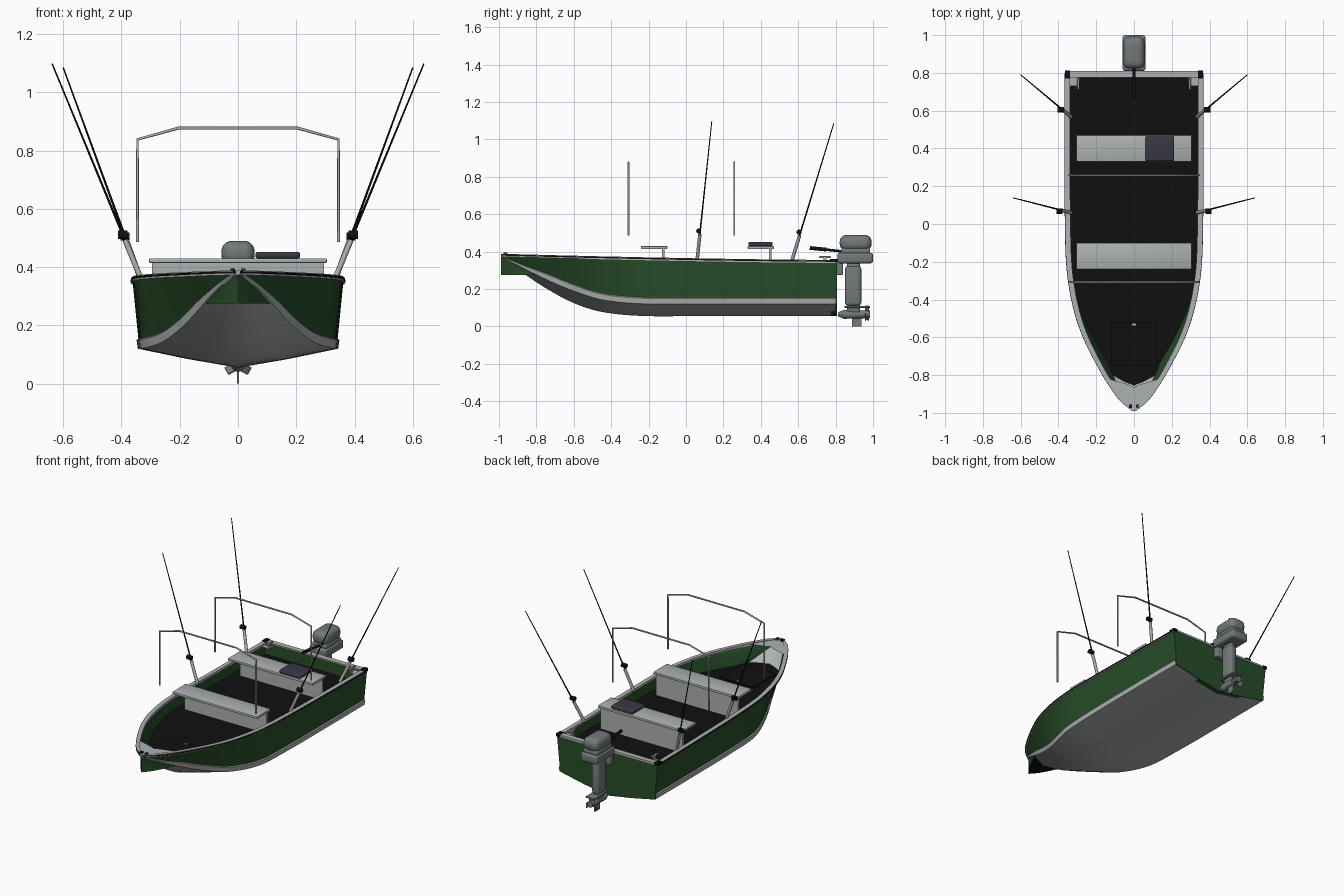
import bpy, bmesh, math
from mathutils import Vector, Matrix

if "Cube" in bpy.data.objects:
    bpy.data.objects.remove(bpy.data.objects["Cube"])


def mat(name, r, g, b):
    m = bpy.data.materials.new(name)
    m.diffuse_color = (r, g, b, 1)
    m.use_nodes = True
    m.node_tree.nodes["Principled BSDF"].inputs["Base Color"].default_value = m.diffuse_color
    return m


GREEN = mat("hull green", 0.02, 0.075, 0.021)
ALU = mat("bare aluminium", 0.42, 0.44, 0.44)
BLACK = mat("black", 0.005, 0.005, 0.005)
MOTOR = mat("motor grey", 0.17, 0.19, 0.195)
SLATE = mat("cushion slate", 0.04, 0.04, 0.06)


def finish(name, bm, mats, smooth=35):
    bmesh.ops.recalc_face_normals(bm, faces=bm.faces[:])
    me = bpy.data.meshes.new(name)
    bm.to_mesh(me)
    bm.free()
    ob = bpy.data.objects.new(name, me)
    bpy.context.collection.objects.link(ob)
    for m in mats:
        me.materials.append(m)
    bpy.context.view_layer.objects.active = ob
    ob.select_set(True)
    bpy.ops.object.shade_smooth_by_angle(angle=math.radians(smooth))
    ob.select_set(False)
    return ob


def loft(name, rows, mats, rule=lambda i: 0, closed=False):
    """Skin between equal-length rows of points; rule gives the colour per column."""
    bm = bmesh.new()
    vs = [[bm.verts.new(p) for p in r] for r in rows]
    n = len(rows[0])
    for a, b in zip(vs, vs[1:]):
        for i in range(n if closed else n - 1):
            j = (i + 1) % n
            bm.faces.new((a[i], a[j], b[j], b[i])).material_index = rule(i)
    if closed:
        bm.faces.new(vs[0])
        bm.faces.new(vs[-1])
    bmesh.ops.remove_doubles(bm, verts=bm.verts[:], dist=0.0002)
    return finish(name, bm, mats)


def box(name, x, y, z, m, bevel=0.0, seg=3, rot=None):
    """Box from (min, max) ranges, optionally rounded and rotated about the origin of rot."""
    bm = bmesh.new()
    bmesh.ops.create_cube(bm, size=1)
    for v in bm.verts:
        v.co = Vector([(a + b) / 2 + c * (b - a) for (a, b), c in zip((x, y, z), v.co)])
    if bevel:
        bmesh.ops.bevel(bm, geom=bm.edges[:], offset=bevel, segments=seg, profile=0.5, affect='EDGES')
    if rot:
        bm.transform(rot)
    return finish(name, bm, [m])


def rod(name, a, b, r1, m, r2=None, n=12):
    a, b = Vector(a), Vector(b)
    bm = bmesh.new()
    bmesh.ops.create_cone(bm, cap_ends=True, segments=n, radius1=r1,
                          radius2=r1 if r2 is None else r2, depth=(b - a).length)
    q = (b - a).to_track_quat('Z', 'Y').to_matrix().to_4x4()
    bm.transform(Matrix.Translation((a + b) / 2) @ q)
    return finish(name, bm, [m])


# Hull stations: y, gunwale half width, chine half width, chine z, keel z
ST = [(-.99, .004, .003, .383, .381), (-.94, .065, .045, .358, .335), (-.86, .125, .088, .325, .278),
      (-.75, .19, .135, .285, .205), (-.6, .265, .195, .225, .125), (-.45, .315, .258, .178, .078),
      (-.25, .35, .322, .157, .057), (0, .36, .338, .155, .055), (.4, .362, .342, .155, .055),
      (.8, .362, .342, .155, .055)]


def station(y):
    k = max(i for i in range(len(ST) - 1) if ST[i][0] <= y + 1e-6)
    h = ST[k + 1][0] - ST[k][0]
    t = (y - ST[k][0]) / h

    def slope(i, c):
        a, b = max(i - 1, 0), min(i + 1, len(ST) - 1)
        return (ST[b][c] - ST[a][c]) / (ST[b][0] - ST[a][0])
    out = []
    for c in range(1, 5):
        p, q = ST[k][c], ST[k + 1][c]
        out.append((2*t**3 - 3*t*t + 1) * p + (t**3 - 2*t*t + t) * h * slope(k, c)
                   + (3*t*t - 2*t**3) * q + (t**3 - t*t) * h * slope(k + 1, c))
    zg = .352 + .033 * max(0, (.8 - y) / 1.79) ** 1.5
    return out + [zg]


YS = [-.99 + 1.79 * (i / 48) ** 1.4 for i in range(48)] + [.8]


def both(pts, y):
    """Right-hand half section mirrored into a full one."""
    return [(x, y, z) for x, z in pts] + [(-x, y, z) for x, z in reversed(pts)]


def hull_section(y):
    w, wc, zc, zk, zg = station(y)
    d = min(.035, (zc - zk) * .4)
    e = min(.006, wc)
    return [(w, zg), (wc, zc), (wc + e, zc - d * .15), (wc + e * .3, zc - d),
            (wc * .5, zk + (zc - d - zk) * .45), (0, zk)]


# Outer hull: green sides, bare chine band and bottom
loft("hull", [both(hull_section(y), y) for y in YS], [GREEN, ALU],
     lambda i: 0 if i in (0, 10) else 1)

# Transom plate with bare cap
tr = hull_section(.8)
loft("transom", [both(tr[:5] + [(.0002, tr[5][1])], y) for y in (.775, .806)], [GREEN], closed=True)
box("transom_cap", (-.365, .365), (.775, .81), (.346, .358), ALU)
for s in (-1, 1):
    box("transom_corner", (s*.352 - .014, s*.352 + .014), (.77, .812), (.345, .362), BLACK)

# Inner walls and flat floor, which shows below the bow
FL = .275


def floor_x(y):
    w, wc, zc, zk, zg = station(y)
    t = min(1, max(0, (FL - zc) / max(zg - zc, .001)))
    return max(.001, wc + (w - wc) * t - .004)


def wall(y):
    w, wc, zc, zk, zg = station(y)
    return [(max(.001, w - .006), zg), (floor_x(y), max(zc, FL + .0005)), (floor_x(y), FL)]


for s, side in ((1, "right"), (-1, "left")):
    loft("inner_wall_" + side, [[(s * x, y, z) for x, z in wall(y)] for y in YS], [GREEN])
loft("floor", [[(-floor_x(y), y, FL), (floor_x(y), y, FL)] for y in YS], [BLACK])
box("floor_hatch", (-.12, .12), (-.75, -.52), (FL, FL + .008), BLACK)
box("hatch_latch", (-.01, .01), (-.538, -.528), (FL + .008, FL + .014), ALU)

# Gunwale rail and dark rub strip
for s, side in ((1, "right"), (-1, "left")):
    rail, rub = [], []
    for y in YS:
        w, zg = station(y)[0], station(y)[4]
        a, b = max(w - .024, .0005), w + .003
        rail.append([(s*a, y, zg - .012), (s*b, y, zg - .012), (s*b, y, zg + .004), (s*a, y, zg + .004)])
        rub.append([(s*w, y, zg - .006), (s*(w + .006), y, zg - .006),
                    (s*(w + .006), y, zg + .001), (s*w, y, zg + .001)])
    loft("gunwale_" + side, rail, [ALU], closed=True)
    loft("rub_strip_" + side, rub, [BLACK], closed=True)

# Bow deck with a notched back edge, and bow light
deck = []
for i in range(15):
    y = -.988 + .173 * i / 14
    w, zg = station(y)[0], station(y)[4]
    deck.append((y, w, w * max(0, (y + .86) / .045), zg))
for s in (1, -1):
    loft("bow_deck", [[(s*w, y, z), (s*x, y, z + .001)] for y, w, x, z in deck], [ALU])
    box("bow_light", (s*.018 - .008, s*.018 + .008), (-.975, -.955), (.383, .396), GREEN if s > 0 else BLACK)

# Bench seats: top plate on a panel under the rear edge
for i, y in enumerate((-.17, .40)):
    n = ("front", "rear")[i]
    box(n + "_seat", (-.305, .305), (y - .07, y + .07), (.414, .43), ALU, .004, 2)
    box(n + "_seat_panel", (-.295, .295), (y + .043, y + .056), (FL, .416), ALU)
box("seat_cushion", (.06, .213), (.333, .463), (.43, .452), SLATE, .007)

# Canopy arches
for n, y in (("front", -.308), ("rear", .258)):
    P = [(-.345, y, .487), (-.345, y, .838), (-.205, y, .877),
         (.205, y, .877), (.345, y, .838), (.345, y, .487)]
    c = bpy.data.curves.new(n + "_arch", 'CURVE')
    c.dimensions = '3D'
    c.bevel_depth = .0052
    c.bevel_resolution = 2
    c.use_fill_caps = True
    sp = c.splines.new('POLY')
    sp.points.add(len(P) - 1)
    for q, p in zip(sp.points, P):
        q.co = (*p, 1)
    c.materials.append(ALU)
    bpy.context.collection.objects.link(bpy.data.objects.new(n + "_arch", c))

# Fishing rods with holders and reels
for s in (-1, 1):
    for n, b, t in (("front", (.333, .06, .36), (.638, .138, 1.098)),
                    ("rear", (.333, .567, .355), (.6, .79, 1.085))):
        b, t = Vector((s*b[0], b[1], b[2])), Vector((s*t[0], t[1], t[2]))
        rod(n + "_rod_holder", b, b.lerp(t, .18), .0095, ALU)
        rod(n + "_fishing_rod", b.lerp(t, .15), t, .0045, BLACK, .0025, 8)
        r = b.lerp(t, .205) + Vector((0, -.008, 0))
        rod(n + "_reel", r - Vector((.016, 0, 0)), r + Vector((.016, 0, 0)), .014, BLACK)
    # Stern cleats
    box("cleat", (s*.295 - .006, s*.295 + .006), (.712, .775), (.366, .376), ALU, .003, 2)
    box("cleat_post", (s*.295 - .005, s*.295 + .005), (.735, .75), (.34, .367), ALU)
    box("cleat_bracket", (s*.318 - .03, s*.318 + .03), (.73, .775), (.338, .343), ALU)

# Outboard motor
box("motor_cowl", (-.057, .057), (.822, .992), (.405, .49), MOTOR, .036, 5)
box("motor_cowl_base", (-.052, .052), (.83, .985), (.385, .42), MOTOR, .012)
box("motor_pan", (-.06, .06), (.81, 1.0), (.338, .394), MOTOR, .012)
box("motor_bracket", (-.045, .045), (.8, .84), (.275, .35), MOTOR, .006)
box("motor_leg", (-.026, .026), (.85, .937), (.11, .325), MOTOR, .018, 4)
box("motor_neck", (-.018, .018), (.86, .93), (.06, .345), MOTOR, .008)
box("cavitation_plate", (-.032, .032), (.848, .985), (.1, .11), MOTOR, .003, 2)
rod("gearcase", (0, .845, .065), (0, .985, .065), .024, MOTOR, .02, 20)
rod("gearcase_nose", (0, .812, .065), (0, .845, .065), .01, MOTOR, .024, 20)
box("skeg", (-.004, .004), (.887, .937), (0, .06), MOTOR)
for k in range(3):
    M = Matrix.Translation((0, .967, .065)) @ Matrix.Rotation(k * math.tau / 3, 4, 'Y') \
        @ Matrix.Rotation(math.radians(35), 4, 'Z')
    box("propeller_blade", (-.017, .017), (-.003, .003), (.012, .046), MOTOR, .002, 1, M)
rod("tiller", (0, .83, .402), (0, .75, .411), .007, BLACK)
rod("tiller_grip", (0, .75, .411), (0, .662, .42), .01, BLACK)
